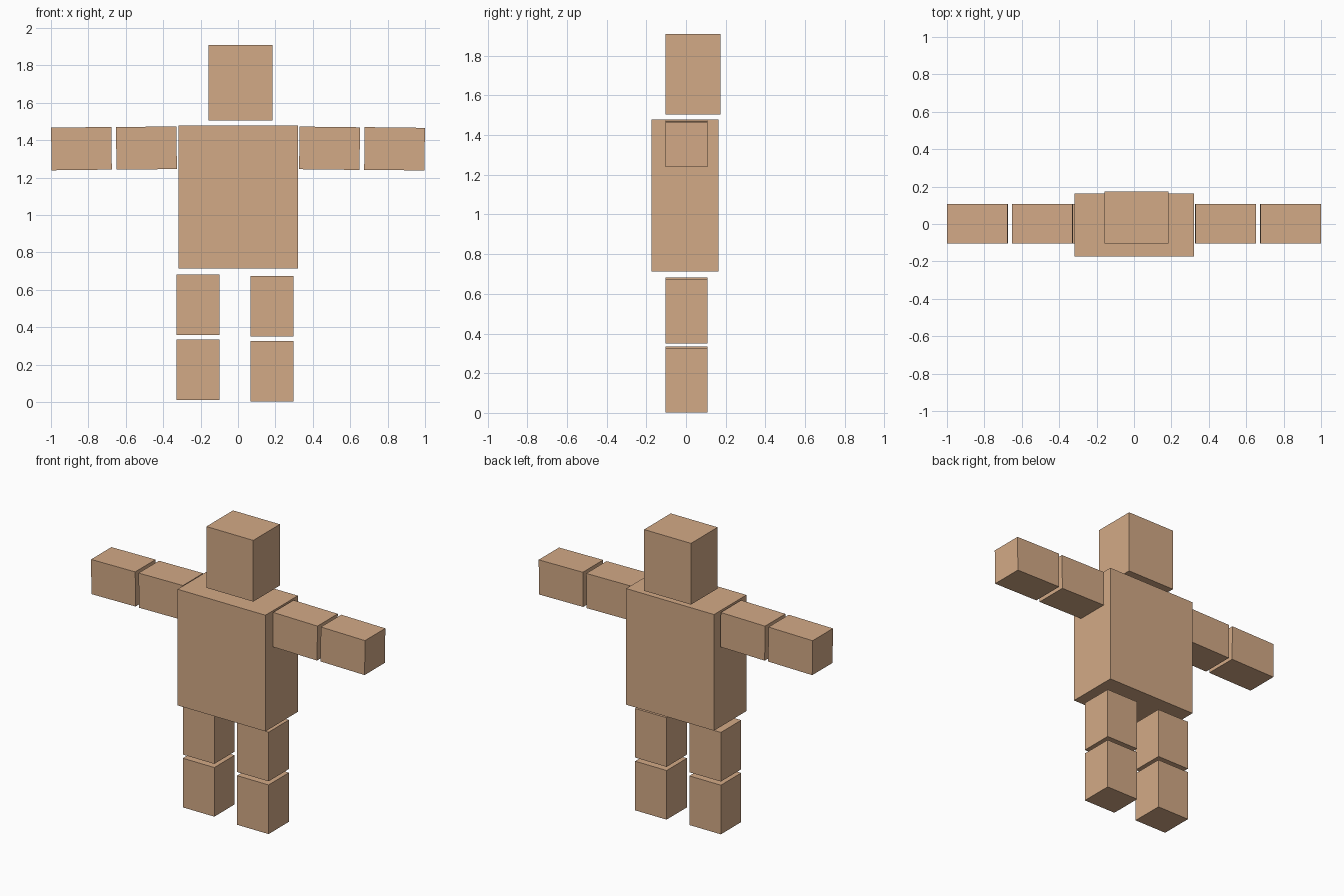
import bpy
from math import radians

if "Cube" in bpy.data.objects:
    bpy.data.objects.remove(bpy.data.objects["Cube"])

skin = bpy.data.materials.new("tan")
skin.diffuse_color = (0.65, 0.40, 0.24, 1)
skin.use_nodes = True
skin.node_tree.nodes["Principled BSDF"].inputs["Base Color"].default_value = skin.diffuse_color


def box(name, x, y, z, tilt=0):
    """Box from (min, max) ranges, optionally tilted about the y axis."""
    center = [sum(r) / 2 for r in (x, y, z)]
    bpy.ops.mesh.primitive_cube_add(size=1, location=center, rotation=(0, radians(tilt), 0))
    ob = bpy.context.object
    ob.name = name
    ob.scale = [r[1] - r[0] for r in (x, y, z)]
    ob.data.materials.append(skin)
    return ob


# Head and torso
box("head", (-0.158, 0.184), (-0.104, 0.174), (1.505, 1.909))
box("torso", (-0.319, 0.322), (-0.174, 0.164), (0.713, 1.479))

# Arms, drooping very slightly outwards
limb_y = (-0.104, 0.108)
for side, s, dz in (("left", -1, 0.001), ("right", 1, 0)):
    for part, x0, x1, z0, z1 in (("upper", 0.328, 0.651, 1.243, 1.471),
                                 ("lower", 0.676, 0.998, 1.240, 1.468)):
        box(f"{side}_{part}_arm", sorted((s * x0, s * x1)), limb_y,
            (z0 + dz, z1 + dz), tilt=0.7 * s)

# Legs, the left pair sitting a little higher
for side, x, dz in (("left", (-0.330, -0.100), 0.009), ("right", (0.066, 0.296), 0)):
    box(f"{side}_upper_leg", x, limb_y, (0.350 + dz, 0.674 + dz))
    box(f"{side}_lower_leg", x, limb_y, (0.002 + dz, 0.326 + dz))
